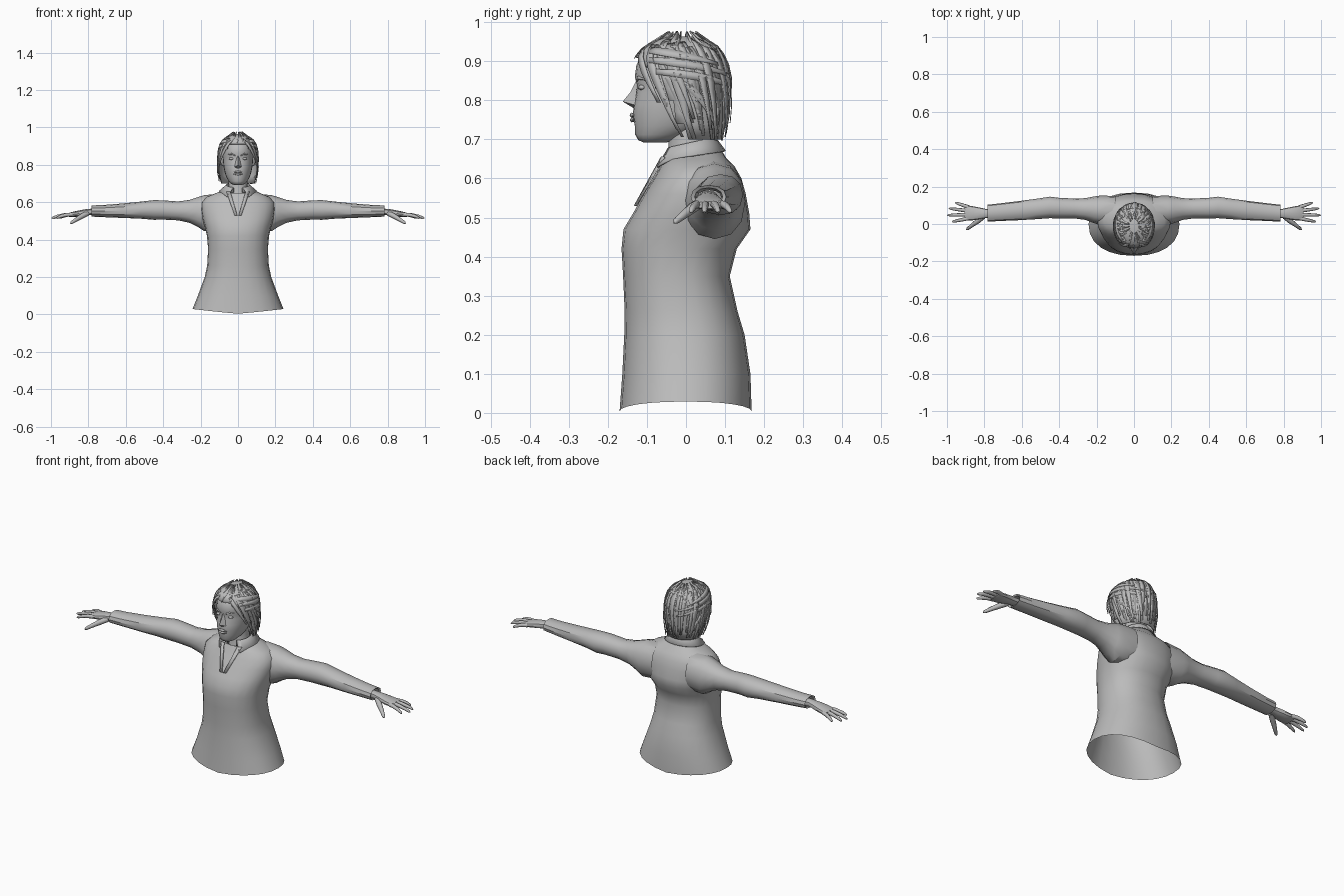
import bpy, bmesh, math, random
from mathutils import Vector

if "Cube" in bpy.data.objects:
    bpy.data.objects.remove(bpy.data.objects["Cube"])

random.seed(4)
grey = bpy.data.materials.new("plain_grey")
grey.diffuse_color = (0.5, 0.5, 0.5, 1)
grey.use_nodes = True
grey.node_tree.nodes["Principled BSDF"].inputs["Base Color"].default_value = grey.diffuse_color


def finish(name, bm, mirror=False, thick=0, angle=35, level=0, recalc=True):
    if recalc:
        bmesh.ops.recalc_face_normals(bm, faces=bm.faces)
    me = bpy.data.meshes.new(name)
    bm.to_mesh(me)
    bm.free()
    me.materials.append(grey)
    ob = bpy.data.objects.new(name, me)
    bpy.context.collection.objects.link(ob)
    bpy.ops.object.select_all(action='DESELECT')
    ob.select_set(True)
    bpy.context.view_layer.objects.active = ob
    bpy.ops.object.shade_smooth_by_angle(angle=math.radians(angle))
    if thick:
        m = ob.modifiers.new("thickness", 'SOLIDIFY')
        m.thickness, m.offset = thick, 0
    if mirror:
        ob.modifiers.new("mirror", 'MIRROR').use_mirror_merge = False
    return ob


def oval(a, c0, c1, d0, d1, power=2.0):
    """Point on a rounded box spanning c0..c1 and d0..d1."""
    f = lambda v: math.copysign(abs(v) ** (2 / power), v)
    return ((c0 + c1) / 2 + (c1 - c0) / 2 * f(math.cos(a)),
            (d0 + d1) / 2 + (d1 - d0) / 2 * f(math.sin(a)))


def skin(bm, rings, cap0=False, cap1=False):
    vs = [[bm.verts.new(p) for p in r] for r in rings]
    n = len(vs[0])
    for r, s in zip(vs, vs[1:]):
        for i in range(n):
            j = (i + 1) % n
            bm.faces.new((r[i], r[j], s[j], s[i]))
    if cap0:
        bm.faces.new(vs[0][::-1])
    if cap1:
        bm.faces.new(vs[-1])


def loft_z(rows, n=20, power=2.0, cap0=False, cap1=False, lift=lambda z, a: 0):
    """Rows are height, half width, front y, back y."""
    bm = bmesh.new()
    rings = []
    for z, w, f, b in rows:
        ring = []
        for i in range(n):
            a = math.tau * i / n
            x, y = oval(a, -w, w, f, b, power)
            ring.append((x, y, z + lift(z, a)))
        rings.append(ring)
    skin(bm, rings, cap0, cap1)
    return bm


def loft_x(rows, n=12, power=2.2, cap1=False):
    """Rows are x, front y, back y, low z, high z."""
    bm = bmesh.new()
    rings = [[(r[0], *oval(math.tau * i / n, *r[1:], power)) for i in range(n)] for r in rows]
    skin(bm, rings, False, cap1)
    return bm


def tube(bm, path, radii, n=7):
    pts = [Vector(p) for p in path]
    rings = []
    for i, (p, r) in enumerate(zip(pts, radii)):
        d = (pts[min(i + 1, len(pts) - 1)] - pts[max(i - 1, 0)]).normalized()
        u = d.orthogonal().normalized()
        v = d.cross(u)
        rings.append([p + r * (u * math.cos(math.tau * k / n) + v * math.sin(math.tau * k / n))
                      for k in range(n)])
    skin(bm, rings, True, True)


# Shirt body: open hem that dips at front and back, neckline that dips at front
def shirt_lift(z, a):
    if z < 0.05:
        return 0.025 * abs(math.cos(a))
    return 0.02 * math.sin(a) if z > 0.655 else 0


torso = [(0.004, .243, -.17, .168), (.1, .215, -.163, .165), (.2, .178, -.158, .15),
         (.26, .165, -.157, .132), (.35, .16, -.161, .112), (.42, .166, -.165, .13),
         (.47, .178, -.16, .165), (.51, .19, -.136, .162), (.56, .198, -.108, .153),
         (.60, .195, -.083, .142), (.63, .165, -.066, .125), (.65, .115, -.056, .105),
         (.668, .07, -.052, .08)]
finish("shirt_body", loft_z(torso, 24, 2.25, lift=shirt_lift), angle=40)

# Sleeves with an open cuff
sleeve = [(.10, -.01, .15, .45, .645), (.18, -.005, .152, .445, .638), (.215, .005, .147, .468, .627),
          (.26, .022, .138, .49, .612), (.32, .03, .136, .503, .604), (.40, .03, .14, .507, .61),
          (.45, .031, .146, .506, .611), (.52, .026, .135, .512, .603), (.62, .02, .122, .516, .593),
          (.72, .016, .11, .52, .585), (.783, .012, .103, .523, .583), (.778, .022, .094, .53, .576),
          (.74, .03, .09, .535, .57)]
finish("sleeve", loft_x(sleeve), mirror=True)

# Hands: palm, four fingers and a thumb
palm = [(.74, .032, .082, .532, .568), (.79, .032, .08, .532, .565), (.82, .027, .087, .527, .562),
        (.86, .02, .095, .522, .554), (.895, .02, .1, .52, .546), (.905, .024, .097, .523, .541)]
finish("palm", loft_x(palm, 12, 2.5, True), mirror=True)
bm = bmesh.new()
for y0, y1, tip in ((.03, .012, .972), (.05, .047, .998), (.07, .083, .99), (.09, .114, .955)):
    x0 = .885
    tube(bm, [(x0 + (tip - x0) * t, y0 + (y1 - y0) * t, .534 + .004 * t - .024 * t * t)
              for t in (0, .35, .7, .94, 1)], (.0105, .010, .0085, .006, .002))
tube(bm, [(.805, .04, .54), (.835, .016, .525), (.865, -.006, .507), (.89, -.026, .491), (.896, -.031, .486)],
     (.014, .014, .011, .008, .002))
finish("fingers", bm, mirror=True, angle=60)

# Neck
finish("neck", loft_z([(.60, .075, -.06, .09), (.65, .056, -.046, .07), (.70, .05, -.045, .062),
                       (.77, .05, -.04, .065)], 16))

# Folded collar, open at the front
bm = bmesh.new()
prev = None
for i in range(19):
    a = -math.pi / 2 + .38 + (math.tau - .76) * i / 18
    s = math.sin(a)
    tip = max(0, -s) ** 4
    xi, yi = oval(a, -.064, .064, -.052, .076)
    xo, yo = oval(a, -.1, .1, -.07, .1)
    xo += math.copysign(.03 * tip, xo)
    row = [bm.verts.new((xi * .96, yi, .66 + .01 * s)), bm.verts.new((xi, yi, .69 + .014 * s)),
           bm.verts.new((xo, yo - .012 * tip, .658 + .012 * s - .024 * tip))]
    if prev:
        for k in range(2):
            bm.faces.new((prev[k], row[k], row[k + 1], prev[k + 1]))
    prev = row
finish("collar", bm, thick=.005, angle=45)

# Edges of the V opening
bm = bmesh.new()
bm.faces.new([bm.verts.new(p) for p in ((.004, -.131, .53), (.018, -.128, .53),
                                        (.062, -.055, .655), (.04, -.062, .655))])
finish("neck_opening_edge", bm, mirror=True, thick=.005)

# Head
head = [(.692, .022, -.108, -.05), (.698, .036, -.122, -.03), (.712, .05, -.13, .01),
        (.735, .063, -.131, .05), (.76, .071, -.136, .07), (.79, .077, -.134, .085),
        (.82, .08, -.127, .092), (.84, .081, -.125, .094), (.86, .082, -.131, .095),
        (.89, .081, -.127, .092), (.92, .072, -.112, .08), (.942, .048, -.08, .055)]
finish("head", loft_z(head, 24, 2.1, True, True), angle=50)

# Nose
bm = bmesh.new()
bridge, mid, tip, base, l, r, lu, ru = [bm.verts.new(p) for p in (
    (0, -.127, .852), (0, -.143, .82), (0, -.162, .797), (0, -.134, .78),
    (-.019, -.131, .788), (.019, -.131, .788), (-.011, -.126, .825), (.011, -.126, .825))]
for f in ((bridge, lu, mid), (bridge, mid, ru), (lu, l, tip, mid), (mid, tip, r, ru),
          (tip, l, base), (tip, base, r)):
    bm.faces.new(f)
finish("nose", bm, angle=60)

# Lips, eyes, brows and ears
bm = bmesh.new()
for z, d in ((.762, 0), (.75, -.001)):
    tube(bm, [(x, -.138 + 5 * x * x - d, z - 3 * x * x * (1 if d == 0 else -1))
              for x in (-.027, -.013, 0, .013, .027)], (.001, .005, .0065, .005, .001))
finish("lips", bm, angle=60)


def blob(name, loc, size):
    bm = bmesh.new()
    bmesh.ops.create_uvsphere(bm, u_segments=12, v_segments=8, radius=1)
    for v in bm.verts:
        v.co = Vector([c * s + o for c, s, o in zip(v.co, size, loc)])
    finish(name, bm, mirror=True, angle=60)


blob("eye", (.034, -.112, .833), (.015, .01, .007))
blob("ear", (.082, .005, .825), (.012, .02, .032))
bm = bmesh.new()
tube(bm, [(.014, -.126, .85), (.034, -.121, .858), (.056, -.104, .853)], (.003, .005, .002))
finish("brow", bm, mirror=True, angle=60)

# Hair cap with the face side cut away along the hairline
hair = [(.70, .088, -.08, .092), (.74, .098, -.11, .1), (.77, .102, -.118, .104), (.80, .104, -.125, .106),
        (.83, .104, -.131, .108), (.86, .104, -.135, .108), (.885, .1, -.134, .104),
        (.91, .093, -.128, .096), (.935, .077, -.108, .08), (.952, .053, -.078, .055),
        (.962, .024, -.045, .025)]
bm = loft_z(hair, 32, 2.0, cap1=True)
cut = []
for f in bm.faces:
    c = f.calc_center_median()
    if c.z < .915 and c.y < -.115 + (.915 - c.z) * .6:
        cut.append(f)
bmesh.ops.delete(bm, geom=cut, context='FACES')
finish("hair_cap", bm, thick=.004, angle=30)


def hair_point(a, z, grow):
    lo, hi = hair[0], hair[1]
    for lo, hi in zip(hair, hair[1:]):
        if z <= hi[0]:
            break
    t = max(0, min(1, (z - lo[0]) / (hi[0] - lo[0])))
    w, f, b = [lo[k] + (hi[k] - lo[k]) * t for k in (1, 2, 3)]
    return (*oval(a, -w * grow, w * grow, f * grow, b * grow), z + (grow - 1) * .05)


def lock(bm, a0, a1, z0, z1, width, grow, flare=0):
    """Flat tapering ribbon that follows the hair surface."""
    prev = None
    for i in range(8):
        t = i / 7
        a, z = a0 + (a1 - a0) * t, z0 + (z1 - z0) * t ** 1.5
        h = width * (.45 + .55 * math.sin(math.pi * min(1, t + .12))) / 2
        g = grow + flare * t * t
        steep = abs(z1 - z0) > .1
        ends = ((a - h, z), (a + h, z)) if steep else ((a, z - h * .1), (a, z + h * .1))
        row = [bm.verts.new(hair_point(*e, g)) for e in ends]
        if prev:
            bm.faces.new((prev[0], prev[1], row[1], row[0]))
        prev = row


# Loose hanging locks, swept towards the back
bm = bmesh.new()
for i in range(46):
    a0 = -.75 + (math.pi + 1.5) * (i + random.uniform(-.3, .3)) / 45
    a1 = a0 + (math.pi / 2 - a0) * .3 + random.uniform(-.12, .12)
    lock(bm, a0, a1, random.uniform(.93, .958), random.uniform(.69, .755),
         random.uniform(.15, .26), random.uniform(1.015, 1.05), random.uniform(-.03, .1))
# Swept bands and face-framing locks on both sides
for side in (0, 1):
    m = (lambda a: math.pi - a) if side else (lambda a: a)
    for a0, a1, z0, z1 in ((-.7, 1.3, .9, .86), (-.5, 1.4, .87, .83), (-.8, .9, .925, .89)):
        lock(bm, m(a0), m(a1), z0, z1, .2, 1.06)
    for a0, a1, z0, z1 in ((-1.2, -.5, .93, .79), (-.9, -.2, .94, .72), (-.1, .9, .85, .71)):
        lock(bm, m(a0), m(a1), z0, z1, .2, 1.05, .05)
# Short crossing locks over the crown
for i in range(20):
    a = math.tau * i / 20 + random.uniform(-.1, .1)
    lock(bm, a, a + random.uniform(-.4, .4), .962, random.uniform(.9, .935), .35, random.uniform(1.01, 1.05))
finish("hair_locks", bm, thick=.002, angle=30)
